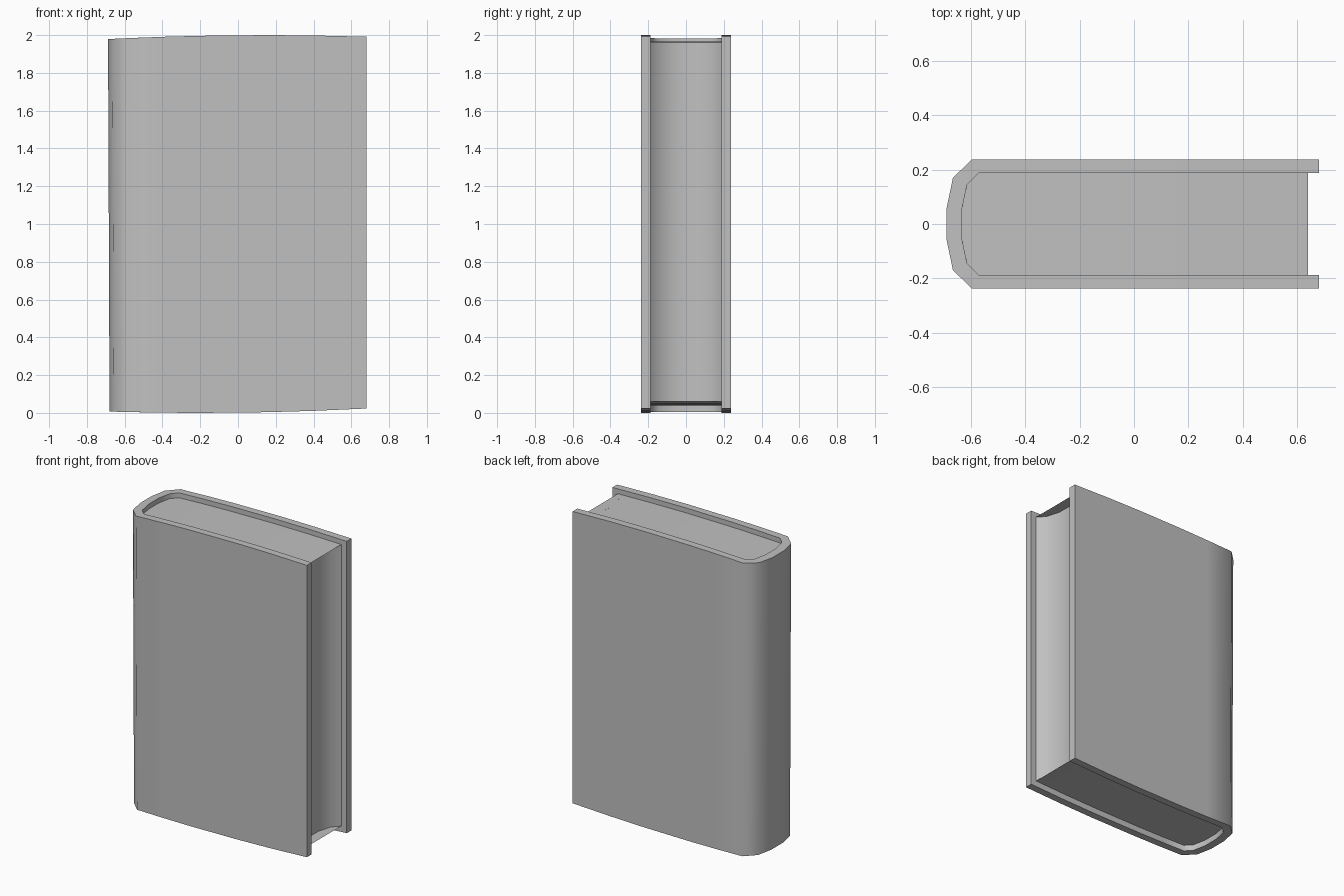
import bpy, bmesh, math

cube = bpy.data.objects.get("Cube")
if cube:
    bpy.data.objects.remove(cube)

grey = bpy.data.materials.new("plain grey")
grey.use_nodes = True
tone = (0.53, 0.53, 0.53, 1)
grey.diffuse_color = tone
grey.node_tree.nodes["Principled BSDF"].inputs["Base Color"].default_value = tone


# Gently bowed, hand-cut top and bottom edges
def top(x):
    return 2 - 0.03 * (x - 0.15) ** 2


def bottom(x):
    return 0.03 * (x + 0.2) ** 2


def slab(name, rail_a, rail_b, recess_top=0, recess_bottom=0):
    """Upright solid enclosed between two matching plan outlines."""
    bm = bmesh.new()

    def column(x, y):
        # The spine leans very slightly inward towards its foot
        lean = 0.008 if x < -0.55 else 0
        return (bm.verts.new((x + lean, y, bottom(x) + recess_bottom)),
                bm.verts.new((x, y, top(x) - recess_top)))

    a = [column(*p) for p in rail_a]
    b = [column(*p) for p in rail_b]
    for i in range(len(a) - 1):
        j = i + 1
        bm.faces.new((a[i][0], a[j][0], a[j][1], a[i][1]))
        bm.faces.new((b[i][0], b[j][0], b[j][1], b[i][1]))
        for level in (0, 1):
            bm.faces.new((a[i][level], a[j][level], b[j][level], b[i][level]))
    for i in (0, -1):
        bm.faces.new((a[i][0], a[i][1], b[i][1], b[i][0]))
    bmesh.ops.recalc_face_normals(bm, faces=bm.faces)
    mesh = bpy.data.meshes.new(name)
    bm.to_mesh(mesh)
    bm.free()
    mesh.materials.append(grey)
    obj = bpy.data.objects.new(name, mesh)
    bpy.context.collection.objects.link(obj)
    bpy.ops.object.select_all(action='DESELECT')
    obj.select_set(True)
    bpy.context.view_layer.objects.active = obj
    bpy.ops.object.shade_smooth_by_angle(angle=math.radians(50))
    return obj


def mirrored(half):
    return half + [(x, -y) for x, y in reversed(half)]


# Cover: two boards joined by a rounded spine
board = [0.68, 0.4, 0.15, -0.2, -0.4]
outer = [(x, -0.237) for x in board] + [(-0.595, -0.237), (-0.665, -0.17), (-0.688, -0.06)]
inner = [(x, -0.187) for x in board] + [(-0.57, -0.187), (-0.613, -0.145), (-0.632, -0.055)]
slab("book_cover", mirrored(outer), mirrored(inner))

# Pages: rounded at the spine, hollowed along the fore edge
fore_edge = [(0.565, -0.05), (0.593, -0.14), (0.64, -0.187)]
front_side = fore_edge + inner[1:]
back_side = [(x, -y) for x, y in front_side]
slab("page_block", front_side, back_side, 0.033, 0.04)
